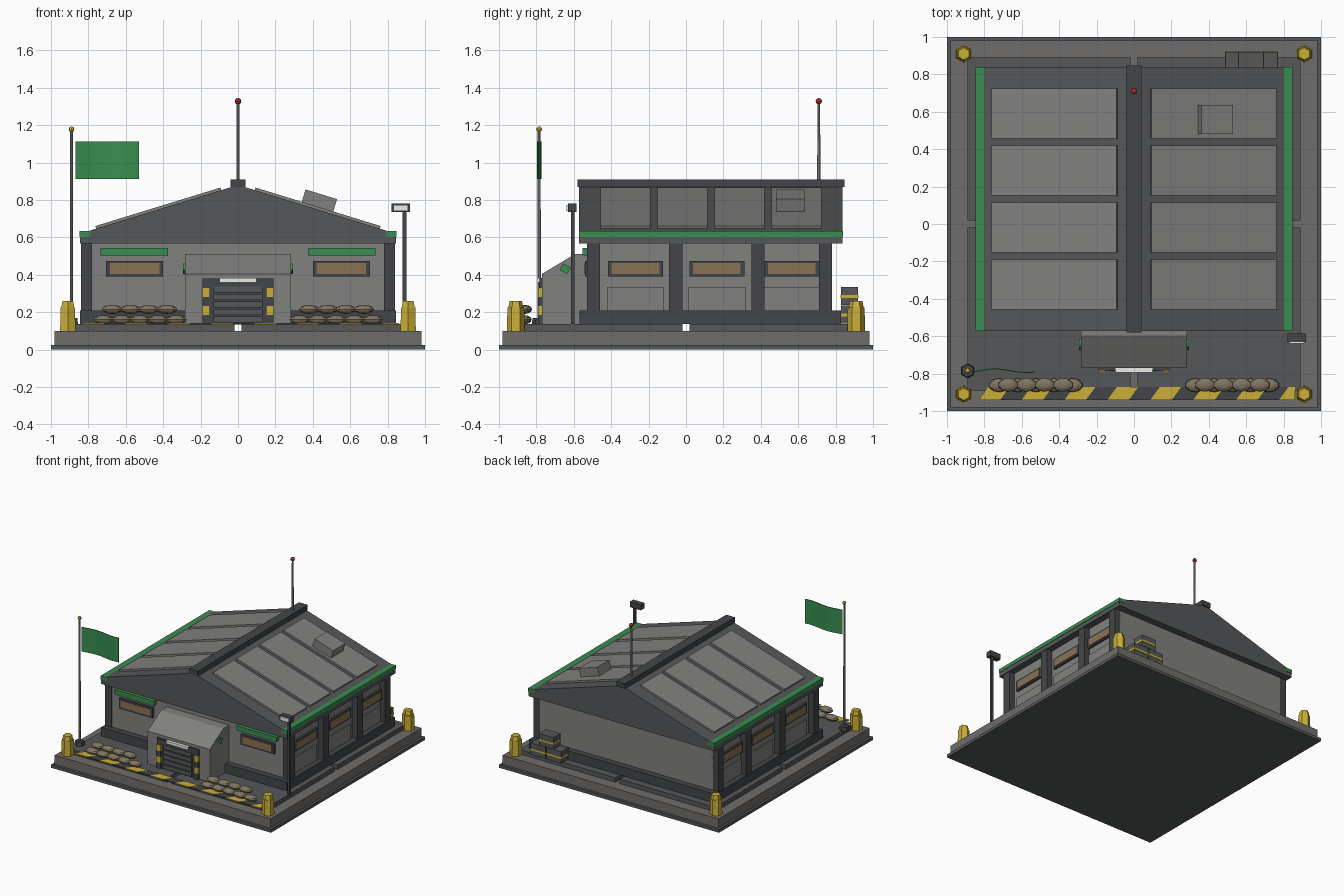
import bpy, bmesh, math
from mathutils import Matrix, Vector

if "Cube" in bpy.data.objects:
    bpy.data.objects.remove(bpy.data.objects["Cube"])


def mat(name, rgb):
    m = bpy.data.materials.new(name)
    m.diffuse_color = (*rgb, 1)
    m.use_nodes = True
    m.node_tree.nodes["Principled BSDF"].inputs["Base Color"].default_value = m.diffuse_color
    return m


DARK = mat("dark_grey", (0.055, 0.06, 0.065))
MID = mat("mid_grey", (0.09, 0.095, 0.10))
WALL = mat("wall_grey", (0.22, 0.22, 0.21))
BASE = mat("concrete", (0.16, 0.155, 0.145))
GREEN = mat("green", (0.04, 0.27, 0.08))
YELLOW = mat("yellow", (0.6, 0.43, 0.04))
TAN = mat("window_tan", (0.25, 0.17, 0.09))
SAND = mat("sandbag", (0.22, 0.18, 0.12))
WHITE = mat("lamp_white", (0.85, 0.85, 0.82))
RED = mat("red", (0.5, 0.03, 0.03))
METAL = mat("metal", (0.3, 0.3, 0.3))


def finish(name, bm, m):
    bmesh.ops.recalc_face_normals(bm, faces=bm.faces)
    me = bpy.data.meshes.new(name)
    bm.to_mesh(me)
    bm.free()
    me.materials.append(m)
    o = bpy.data.objects.new(name, me)
    bpy.context.collection.objects.link(o)
    return o


def boxes(name, m, *specs, mirror=False):
    """Each spec: x0, x1, y0, y1, z0, z1 and optional tilts about y and x."""
    bm = bmesh.new()
    for x0, x1, y0, y1, z0, z1, *rot in specs:
        ry, rx = (list(rot) + [0, 0])[:2]
        for s in ((1, -1) if mirror else (1,)):
            c = Vector((s * (x0 + x1) / 2, (y0 + y1) / 2, (z0 + z1) / 2))
            mx = (Matrix.Translation(c) @ Matrix.Rotation(s * ry, 4, 'Y') @ Matrix.Rotation(rx, 4, 'X')
                  @ Matrix.Diagonal((x1 - x0, y1 - y0, z1 - z0, 1)))
            bmesh.ops.create_cube(bm, size=1, matrix=mx)
    return finish(name, bm, m)


def prisms(name, m, profiles, axis, a, b):
    """Extrude 2D profiles along an axis from a to b."""
    place = {'x': lambda p, t: (t, p[0], p[1]), 'y': lambda p, t: (p[0], t, p[1]),
             'z': lambda p, t: (p[0], p[1], t)}[axis]
    bm = bmesh.new()
    for prof in profiles:
        f = bm.faces.new([bm.verts.new(place(p, a)) for p in prof])
        ext = bmesh.ops.extrude_face_region(bm, geom=[f])["geom"]
        d = Vector(place((0, 0), b - a))
        bmesh.ops.translate(bm, vec=d, verts=[v for v in ext if isinstance(v, bmesh.types.BMVert)])
    return finish(name, bm, m)


def cones(name, m, *specs, seg=8):
    """Each spec: x, y, z0, z1, r0, r1."""
    bm = bmesh.new()
    for x, y, z0, z1, r0, r1 in specs:
        bmesh.ops.create_cone(bm, cap_ends=True, segments=seg, radius1=r0, radius2=r1, depth=z1 - z0,
                              matrix=Matrix.Translation((x, y, (z0 + z1) / 2)))
    return finish(name, bm, m)


def balls(name, m, specs, radii, u=8, v=6):
    bm = bmesh.new()
    for c in specs:
        bmesh.ops.create_uvsphere(bm, u_segments=u, v_segments=v, radius=1,
                                  matrix=Matrix.Translation(c) @ Matrix.Diagonal((*radii, 1)))
    return finish(name, bm, m)


# ground: slab and four paving pads separated by gaps
boxes("base_skirt", MID, (-1, 1, -1, 1, 0, 0.025))
boxes("base_slab", BASE, (-0.98, 0.98, -0.98, 0.98, 0.02, 0.10))
boxes("paving_pads", MID, (0.02, 0.89, 0.02, 0.89, 0.10, 0.137), (0.02, 0.89, -0.89, -0.02, 0.10, 0.137),
      mirror=True)

# slanted warning stripes along the front
W = 0.1147
stripes = []
for k in range(-1, 15):
    x = -0.86 + W * k + 0.03
    lim = lambda t: max(-0.86, min(0.86, t))
    stripes.append([(lim(x), -0.94), (lim(x + W), -0.94), (lim(x + W + 0.05), -0.872), (lim(x + 0.05), -0.872)])
stripes = stripes[1:]
prisms("warning_stripes_yellow", YELLOW, stripes[0::2], 'z', 0.135, 0.143)
prisms("warning_stripes_dark", DARK, stripes[1::2], 'z', 0.135, 0.143)

# building body
boxes("walls", WALL, (-0.79, 0.79, -0.52, 0.78, 0.137, 0.58))
boxes("plinth", DARK, (-0.845, 0.845, -0.57, 0.83, 0.137, 0.21))
boxes("pilasters", DARK, *[(0.78, 0.84, y, y + 0.07, 0.2, 0.575) for y in (-0.53, -0.09, 0.35, 0.71)],
      mirror=True)

# side windows and panels below them
bays = (-0.27, 0.165, 0.565)
boxes("side_window_frames", DARK, *[(0.78, 0.808, y - 0.147, y + 0.147, 0.39, 0.475) for y in bays], mirror=True)
boxes("side_window_panes", TAN, *[(0.79, 0.812, y - 0.127, y + 0.127, 0.403, 0.462) for y in bays], mirror=True)
boxes("side_wall_panels", WALL, *[(0.78, 0.80, y - 0.152, y + 0.152, 0.2, 0.335) for y in bays], mirror=True)

# front windows and green boards over them
boxes("front_window_frames", DARK, (0.4, 0.705, -0.54, -0.51, 0.39, 0.475), mirror=True)
boxes("front_window_panes", TAN, (0.42, 0.685, -0.544, -0.52, 0.405, 0.462), mirror=True)
boxes("front_green_boards", GREEN, (0.375, 0.735, -0.553, -0.51, 0.503, 0.542), mirror=True)

# gabled roof, raised panels, ridge and green eaves
prisms("roof", MID, [[(-0.845, 0.567), (0.845, 0.567), (0.845, 0.62), (0, 0.88), (-0.845, 0.62)]],
       'y', -0.572, 0.838)
A = math.atan2(0.26, 0.845)
boxes("roof_panels", WALL, *[(0.075, 0.775, y, y + 0.267, 0.742, 0.764, A) for y in (-0.457, -0.152, 0.153, 0.457)],
      mirror=True)
boxes("roof_ridge", DARK, (-0.04, 0.04, -0.58, 0.848, 0.868, 0.91))
boxes("green_eaves", GREEN, (0.79, 0.848, -0.573, 0.84, 0.603, 0.633), mirror=True)
boxes("roof_vent", WALL, (0.347, 0.523, 0.48, 0.637, 0.76, 0.832, A))

# porch with sloped top
prisms("porch", WALL, [[(-0.77, 0.137), (-0.77, 0.405), (-0.595, 0.51), (-0.51, 0.51), (-0.51, 0.137)]],
       'x', -0.283, 0.283)
boxes("porch_green_tags", GREEN, (0.275, 0.293, -0.67, -0.622, 0.412, 0.452, 0, -0.5), mirror=True)
boxes("door_frame", DARK, (-0.19, 0.19, -0.783, -0.76, 0.33, 0.38))
boxes("door", DARK, (-0.15, 0.15, -0.775, -0.76, 0.137, 0.34))
boxes("door_slats", MID, *[(-0.13, 0.13, -0.787, -0.77, 0.145 + i * 0.04, 0.177 + i * 0.04) for i in range(5)])
post = [(0.152, 0.19, -0.79, -0.76, 0.137 + i * 0.048, 0.185 + i * 0.048) for i in range(4)]
boxes("door_posts_dark", DARK, *post[0::2], mirror=True)
boxes("door_posts_yellow", YELLOW, *post[1::2], mirror=True)
boxes("door_light", WHITE, (-0.1, 0.1, -0.795, -0.77, 0.36, 0.382))

# roof antenna
cones("antenna", METAL, (0, 0.71, 0.88, 1.32, 0.009, 0.007))
balls("antenna_light", RED, [(0, 0.71, 1.328)], (0.017, 0.017, 0.017))

# flag pole with waving flag
cones("flag_pole_base", DARK, (-0.89, -0.785, 0.137, 0.17, 0.04, 0.035), seg=6)
cones("flag_pole", METAL, (-0.89, -0.785, 0.16, 1.17, 0.009, 0.008))
balls("flag_pole_knob", YELLOW, [(-0.89, -0.785, 1.178)], (0.015, 0.015, 0.015))
wave = [(-0.868 + 0.0423 * i, -0.785 + 0.01 * math.sin(i * 0.8 - 0.8)) for i in range(9)]
prisms("flag", GREEN, [[(x, y - 0.003) for x, y in wave] + [(x, y + 0.003) for x, y in reversed(wave)]],
       'z', 0.912, 1.112)

# floodlight
boxes("floodlight_pole", DARK, (0.88, 0.90, -0.615, -0.595, 0.137, 0.74))
boxes("floodlight_head", DARK, (0.82, 0.92, -0.63, -0.585, 0.735, 0.78))
boxes("floodlight_lens", WHITE, (0.832, 0.908, -0.64, -0.62, 0.742, 0.773))

# corner bollards
corners = [(x, y) for x in (-0.91, 0.91) for y in (-0.91, 0.91)]
cones("bollards", YELLOW, *[(x, y, 0.10, 0.225, 0.047, 0.045) for x, y in corners],
      *[(x, y, 0.225, 0.26, 0.04, 0.033) for x, y in corners], seg=6)

# sandbag walls
bags = [(0.33 + 0.0975 * i, -0.862, 0.16) for i in range(5)] + [(0.38 + 0.0975 * i, -0.86, 0.215) for i in range(4)]
balls("sandbags", SAND, [(s * x, y, z) for x, y, z in bags for s in (1, -1)], (0.058, 0.037, 0.024), 10, 6)

# stacked crates at the back
crates = [(0.49, 0.14), (0.635, 0.14), (0.56, 0.238)]
boxes("crates", MID, *[(x, x + 0.133, 0.828, 0.92, z, z + 0.096) for x, z in crates])
boxes("crate_bands", YELLOW, *[(x - 0.003, x + 0.136, 0.825, 0.923, z + 0.038, z + 0.054) for x, z in crates])
